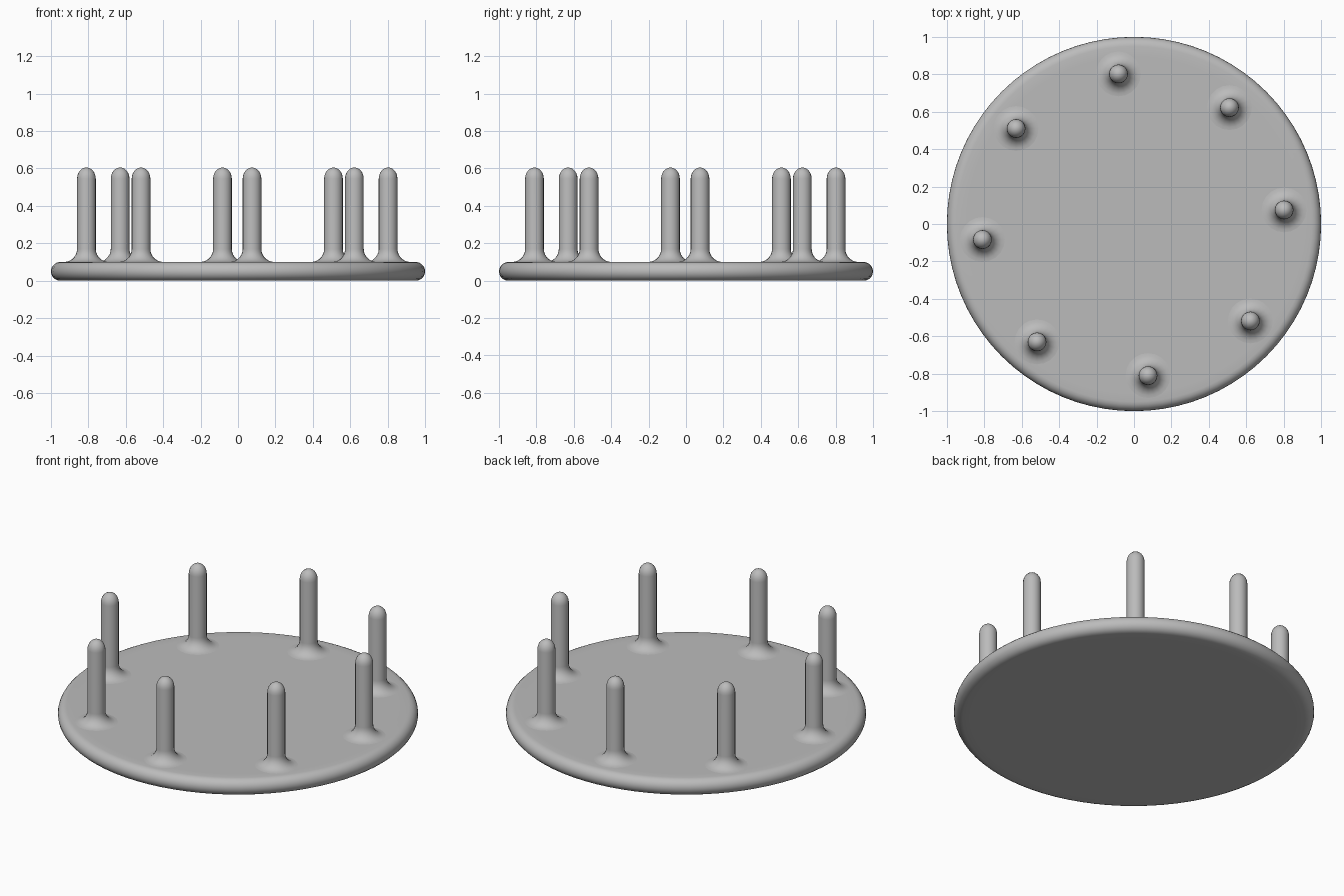
import bpy, bmesh, math

if "Cube" in bpy.data.objects:
    bpy.data.objects.remove(bpy.data.objects["Cube"])

grey = bpy.data.materials.new("plain_grey")
grey.diffuse_color = (0.5, 0.5, 0.5, 1.0)
grey.use_nodes = True
grey.node_tree.nodes["Principled BSDF"].inputs["Base Color"].default_value = grey.diffuse_color


def lathe(name, profile, sides, location=(0, 0, 0)):
    """Revolve (radius, z) points around z; zero radii become poles."""
    bm = bmesh.new()
    verts = [bm.verts.new((r, 0, z)) for r, z in profile]
    edges = [bm.edges.new(pair) for pair in zip(verts, verts[1:])]
    bmesh.ops.spin(bm, geom=verts + edges, cent=(0, 0, 0), axis=(0, 0, 1),
                   angle=math.tau, steps=sides, use_merge=True)
    bmesh.ops.remove_doubles(bm, verts=bm.verts, dist=1e-5)
    bmesh.ops.recalc_face_normals(bm, faces=bm.faces)
    mesh = bpy.data.meshes.new(name)
    bm.to_mesh(mesh)
    bm.free()
    mesh.materials.append(grey)
    obj = bpy.data.objects.new(name, mesh)
    obj.location = location
    bpy.context.collection.objects.link(obj)
    bpy.ops.object.select_all(action='DESELECT')
    obj.select_set(True)
    bpy.context.view_layer.objects.active = obj
    bpy.ops.object.shade_smooth_by_angle(angle=math.radians(50))
    return obj


def arc(cx, cz, rx, rz, start, end, steps):
    """Points along an elliptical arc, angles in degrees."""
    angles = [math.radians(start + (end - start) * i / steps) for i in range(steps + 1)]
    return [(cx + rx * math.cos(a), cz + rz * math.sin(a)) for a in angles]


# Round base plate with a rolled rim
T = 0.1
rim = arc(1 - T / 2, T / 2, T / 2, T / 2, -90, 90, 10)
lathe("base_plate", [(0, 0), (0.9, 0)] + rim + [(0.9, T), (0, T)], 80)

# Domed peg with a flared foot blending into the plate
R, TOP, FLARE = 0.05, 0.605, 0.07
foot = arc(R + FLARE, T + FLARE, FLARE, FLARE, 270, 180, 7)
dome = arc(0, TOP - 0.06, R, 0.06, 0, 90, 6)
dome[-1] = (0, TOP)
peg_profile = [(0, T - 0.03), (R + FLARE, T - 0.03)] + foot + dome

# Ring of eight pegs
for i in range(8):
    a = math.radians(5.6 + 45 * i)
    lathe(f"peg_{i + 1}", peg_profile, 20,
          (0.81 * math.cos(a) - 0.004, 0.81 * math.sin(a) - 0.004, 0))
